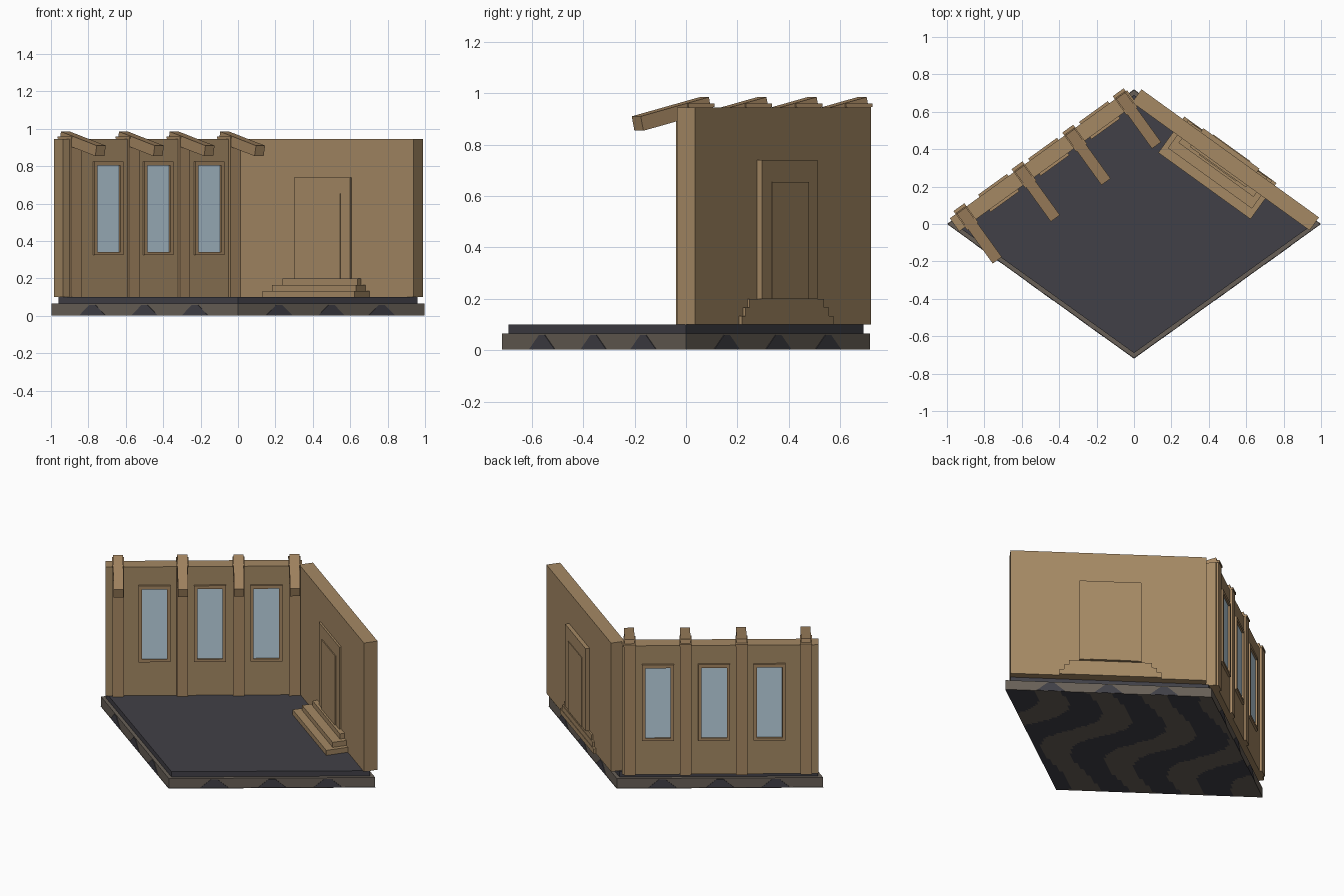
import bpy, bmesh, math
from mathutils import Vector

if "Cube" in bpy.data.objects:
    bpy.data.objects.remove(bpy.data.objects["Cube"])


def material(name, r, g, b):
    lin = [((c / 255 + 0.055) / 1.055) ** 2.4 for c in (r, g, b)]
    m = bpy.data.materials.new(name)
    m.diffuse_color = (*lin, 1)
    m.use_nodes = True
    m.node_tree.nodes["Principled BSDF"].inputs["Base Color"].default_value = m.diffuse_color
    return m


WOOD = material("tan wall wood", 165, 137, 100)
TRIM = material("trim wood", 167, 136, 99)
GLASS = material("pale blue glass", 188, 211, 225)
DARK = material("dark floor", 65, 64, 71)
STONE = material("grey stone", 104, 96, 87)


def finish(name, bm, *mats):
    me = bpy.data.meshes.new(name)
    bm.to_mesh(me)
    bm.free()
    for m in mats:
        me.materials.append(m)
    ob = bpy.data.objects.new(name, me)
    bpy.context.collection.objects.link(ob)
    return ob


def prism(name, points, offset, mat):
    """Solid made by sweeping a flat outline along an offset."""
    bm = bmesh.new()
    face = bm.faces.new([bm.verts.new(p) for p in points])
    ext = bmesh.ops.extrude_face_region(bm, geom=[face], use_keep_orig=True)
    bmesh.ops.translate(bm, vec=offset,
                        verts=[g for g in ext["geom"] if isinstance(g, bmesh.types.BMVert)])
    bmesh.ops.recalc_face_normals(bm, faces=bm.faces)
    return finish(name, bm, mat)


class Wall:
    """Wall coordinates: s along the wall, d from outer face inwards, z up."""
    def __init__(self, origin, along, inward):
        self.o, self.u, self.v = Vector((*origin, 0)), Vector((*along, 0)), Vector((*inward, 0))

    def profile(self, name, s0, s1, dz, mat):
        pts = [self.o + self.u * s0 + self.v * d + Vector((0, 0, z)) for d, z in dz]
        return prism(name, pts, self.u * (s1 - s0), mat)

    def box(self, name, s0, s1, d0, d1, z0, z1, mat):
        return self.profile(name, s0, s1, [(d0, z0), (d1, z0), (d1, z1), (d0, z1)], mat)


def rhombus(rx, ry, z):
    return [Vector(p) for p in ((-rx, 0, z), (0, -ry, z), (rx, 0, z), (0, ry, z))]


# Base slab and floor
prism("base_slab", rhombus(0.997, 0.717, 0.002), Vector((0, 0, 0.063)), STONE)
prism("floor", rhombus(0.96, 0.69, 0.065), Vector((0, 0, 0.035)), DARK)

# Dark wedges along the slab edges
corners = rhombus(0.997, 0.717, 0)
for i in range(4):
    a, b = corners[i], corners[(i + 1) % 4]
    e = (b - a).normalized()
    n = Vector((e.y, -e.x, 0))
    for k, t in enumerate((0.22, 0.5, 0.77)):
        c = a.lerp(b, t)
        pts = [c + e * x + Vector((0, 0, z))
               for x, z in ((-0.085, 0.003), (0.085, 0.003), (0.02, 0.058), (-0.02, 0.058))]
        prism(f"edge_wedge_{i}_{k}", pts, n * 0.003, DARK)

# Underside with wavy dark bands
bm = bmesh.new()
bmesh.ops.create_grid(bm, x_segments=64, y_segments=64, size=0.5)
for f in bm.faces:
    a, b = f.calc_center_median().xy
    f.material_index = int(math.sin(19 * (a + 0.45 * b) + 2.2 * math.sin(7 * b - 3 * a)) > -0.1)
for v in bm.verts:
    a, b = v.co.xy
    v.co = ((a + b), (b - a) * 0.72, 0)
bmesh.ops.reverse_faces(bm, faces=bm.faces)
finish("underside", bm, STONE, DARK)

T, L, Z0, Z1 = 0.086, 1.17, 0.1, 0.945     # wall thickness, length, bottom, top

# Window wall
win = Wall((-0.985, 0.03), (0.811, 0.585), (0.585, -0.811))
win.box("window_wall", 0, L, 0, T, Z0, Z1, WOOD)
for i, c in enumerate((0.292, 0.622, 0.957)):
    for side, d0, d1, g0, g1 in (("outer", -0.014, 0.01, -0.003, 0.002),
                                 ("inner", T - 0.01, T + 0.014, T - 0.002, T + 0.003)):
        n = f"{side}_{i}"
        h, w = 0.095, 0.02
        win.box(f"window_jamb_left_{n}", c - h, c - h + w, d0, d1, 0.325, 0.825, TRIM)
        win.box(f"window_jamb_right_{n}", c + h - w, c + h, d0, d1, 0.325, 0.825, TRIM)
        win.box(f"window_sill_{n}", c - h + w, c + h - w, d0, d1, 0.325, 0.342, TRIM)
        win.box(f"window_head_{n}", c - h + w, c + h - w, d0, d1, 0.803, 0.825, TRIM)
        win.box(f"window_glass_{n}", c - h + w, c + h - w, g0, g1, 0.342, 0.803, GLASS)

# Posts with caps and sloping rafters
for i, c in enumerate((0.075, 0.458, 0.792, 1.125)):
    win.box(f"post_{i}", c - 0.034, c + 0.034, -0.015, T + 0.015, Z0, Z1 + 0.002, TRIM)
    win.box(f"post_cap_{i}", c - 0.036, c + 0.036, -0.02, T + 0.02, Z1 + 0.002, 0.96, TRIM)
    m = T / 2
    win.profile(f"rafter_{i}", c - 0.03, c + 0.03,
                [(m - 0.04, 0.985), (m + 0.287, 0.91), (m + 0.274, 0.854), (m - 0.053, 0.929)], TRIM)

# Door wall with steps, frame and raised panel
door = Wall((0.04, 0.72), (0.811, -0.585), (-0.585, -0.811))
door.box("door_wall", 0, L, 0, T, Z0, Z1, WOOD)
C = 0.575
for i, (h, d, o, z0, z1) in enumerate(((0.304, 0.136, 0.016, 0.1, 0.133),
                                       (0.277, 0.086, 0.013, 0.133, 0.166),
                                       (0.247, 0.03, 0.01, 0.166, 0.2))):
    door.box(f"door_step_{i}", C - h, C + h, -o, T + d, z0, z1, WOOD)
door.box("door_frame", C - 0.185, C + 0.185, -0.025, T + 0.012, 0.2, 0.74, WOOD)
door.box("door_panel", C - 0.122, C + 0.122, -0.029, T + 0.018, 0.2, 0.655, WOOD)
